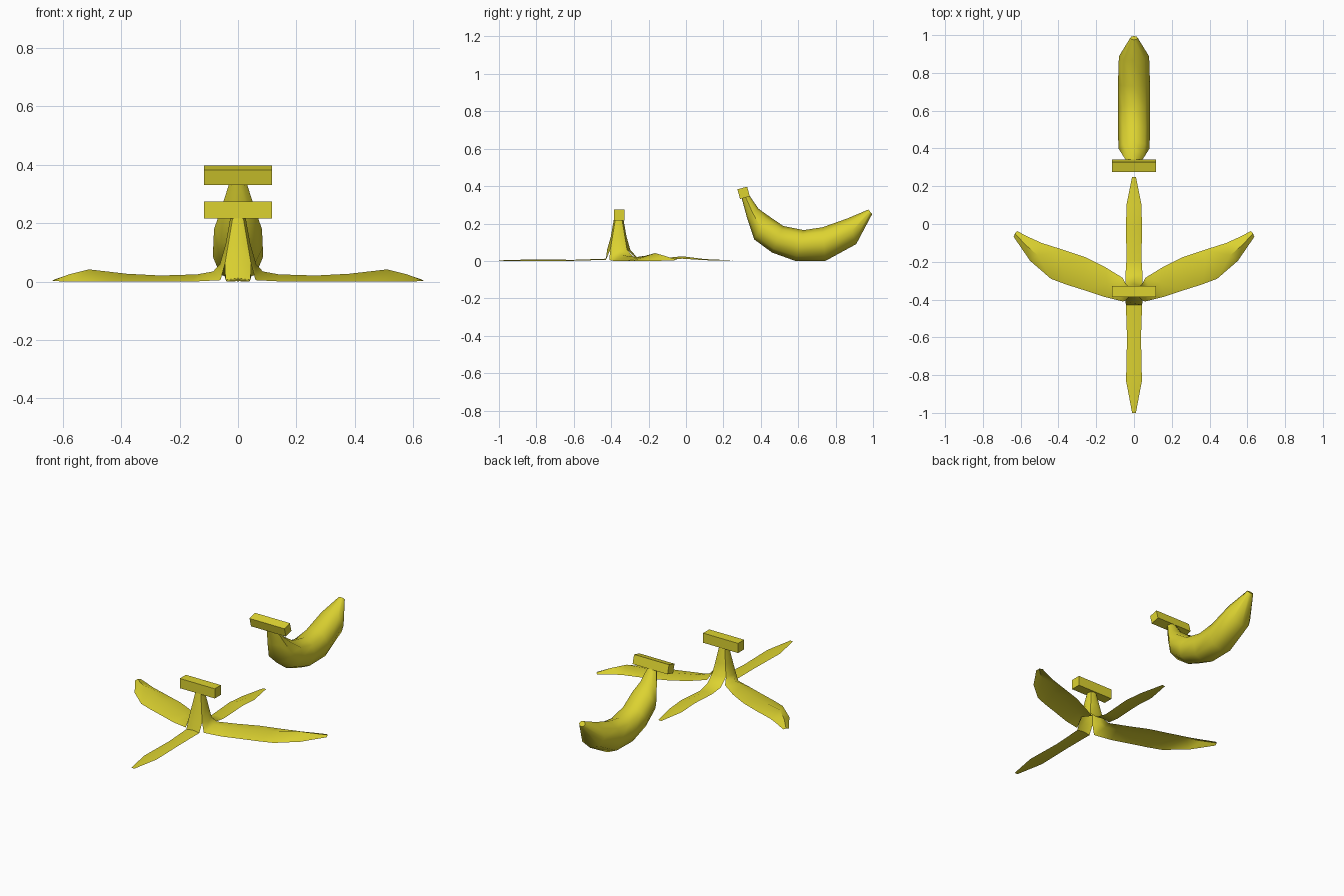
import bpy, bmesh, math
from mathutils import Vector, Matrix

if "Cube" in bpy.data.objects:
    bpy.data.objects.remove(bpy.data.objects["Cube"])

yellow = bpy.data.materials.new("banana_yellow")
yellow.diffuse_color = (0.72, 0.65, 0.03, 1)
yellow.use_nodes = True
yellow.node_tree.nodes["Principled BSDF"].inputs["Base Color"].default_value = yellow.diffuse_color


def finish(bm, name, angle):
    bmesh.ops.remove_doubles(bm, verts=bm.verts, dist=0.0005)
    bmesh.ops.recalc_face_normals(bm, faces=bm.faces)
    mesh = bpy.data.meshes.new(name)
    bm.to_mesh(mesh)
    bm.free()
    mesh.materials.append(yellow)
    ob = bpy.data.objects.new(name, mesh)
    bpy.context.collection.objects.link(ob)
    bpy.ops.object.select_all(action='DESELECT')
    ob.select_set(True)
    bpy.context.view_layer.objects.active = ob
    bpy.ops.object.shade_smooth_by_angle(angle=math.radians(angle))
    return ob


def loft(bm, rows, closed=False):
    vs = [[bm.verts.new(p) for p in row] for row in rows]
    n = len(rows[0])
    for a, b in zip(vs, vs[1:]):
        for i in range(n if closed else n - 1):
            j = (i + 1) % n
            bm.faces.new((a[i], a[j], b[j], b[i]))
    return vs


def crossbar(name, y, z, size, tilt):
    bm = bmesh.new()
    m = (Matrix.Translation((0, y, z)) @ Matrix.Rotation(math.radians(tilt), 4, 'X')
         @ Matrix.Diagonal((0.232, size, size, 1)))
    bmesh.ops.create_cube(bm, size=1, matrix=m)
    finish(bm, name, 30)


# Whole banana: outer y, z, inner y, z, half width
sections = [
    (0.295, 0.345, 0.332, 0.36, 0.025),
    (0.325, 0.235, 0.387, 0.28, 0.055),
    (0.365, 0.115, 0.435, 0.245, 0.082),
    (0.46, 0.045, 0.52, 0.187, 0.085),
    (0.585, 0.0, 0.63, 0.165, 0.085),
    (0.745, 0.0, 0.73, 0.18, 0.085),
    (0.91, 0.09, 0.865, 0.228, 0.08),
    (0.995, 0.25, 0.975, 0.275, 0.02),
]
rings = []
for oy, oz, iy, iz, w in sections:
    o, i = Vector((0, oy, oz)), Vector((0, iy, iz))
    mid, half = (o + i) / 2, (o - i) / 2
    rings.append([mid + half * math.cos(k * math.pi / 4)
                  + Vector((w * math.sin(k * math.pi / 4), 0, 0)) for k in range(8)])
bm = bmesh.new()
vs = loft(bm, rings, True)
bm.faces.new(vs[0])
bm.faces.new(vs[-1])
finish(bm, "whole_banana", 50)
crossbar("whole_banana_stem_bar", 0.308, 0.364, 0.054, 15)

# Peel: four flaps hanging from one neck, split below the shared corners
CY = -0.36
bm = bmesh.new()
neck = [(0.22, 0.018, 0.026), (0.13, 0.033, 0.042), (0.06, 0.045, 0.062)]


def straight_flap(direction, stations):
    rows = [[(-c, CY + direction * c, z), (0, CY + direction * m, z),
             (c, CY + direction * c, z)] for z, c, m in neck]
    rows += [[(-w, y, ze), (0, y, zm), (w, y, ze)] for y, w, zm, ze in stations]
    loft(bm, rows)


# Front and back flaps: y, half width, middle z, edge z
straight_flap(-1, [(-0.428, 0.043, 0.012, 0.006), (-0.6, 0.037, 0.006, 0.001),
                   (-0.83, 0.042, 0.008, 0.001), (-1.0, 0.01, 0.003, 0.001)])
straight_flap(1, [(-0.265, 0.045, 0.022, 0.015), (-0.19, 0.04, 0.008, 0.002),
                  (-0.02, 0.042, 0.025, 0.012), (0.1, 0.04, 0.01, 0.004),
                  (0.25, 0.01, 0.003, 0.001)])

# Side flaps: back edge, ridge, front edge
side = [
    [(0.06, -0.285, 0.025), (0.085, -0.345, 0.035), (0.06, -0.41, 0.005)],
    [(0.15, -0.23, 0.015), (0.14, -0.31, 0.025), (0.16, -0.385, 0)],
    [(0.26, -0.175, 0.012), (0.265, -0.265, 0.021), (0.265, -0.35, 0)],
    [(0.37, -0.138, 0.01), (0.38, -0.22, 0.027), (0.36, -0.32, 0)],
    [(0.49, -0.1, 0.01), (0.51, -0.165, 0.042), (0.44, -0.29, 0)],
    [(0.56, -0.068, 0.008), (0.575, -0.11, 0.026), (0.55, -0.195, 0)],
    [(0.618, -0.038, 0.004), (0.63, -0.05, 0.007), (0.637, -0.068, 0.002)],
]
for s in (1, -1):
    rows = [[(c, CY + c, z), (m, CY, z), (c, CY - c, z)] for z, c, m in neck] + side
    loft(bm, [[(s * x, y, z) for x, y, z in row] for row in rows])
finish(bm, "peel", 50)
crossbar("peel_stem_bar", -0.357, 0.246, 0.058, 0)
